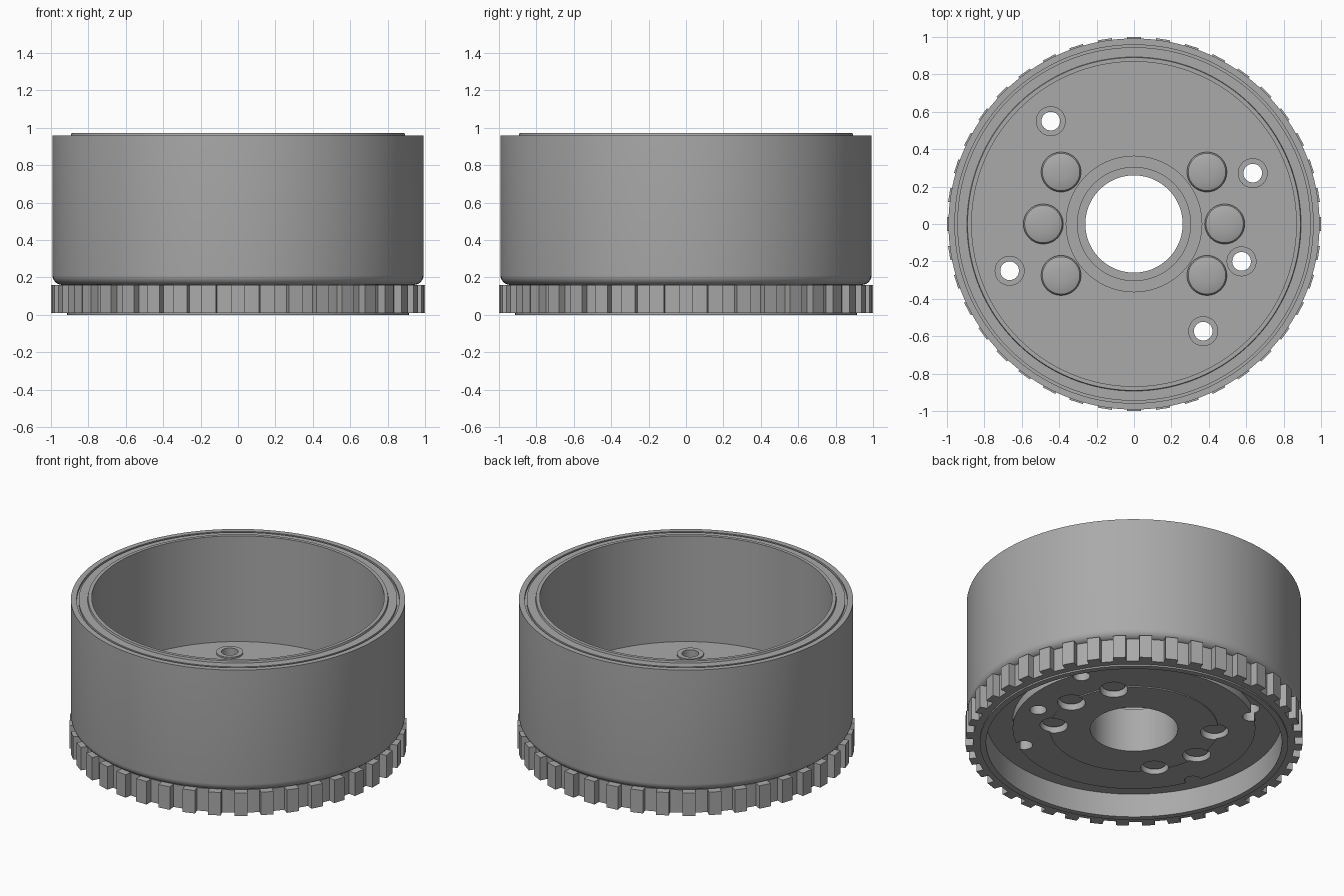
import bpy, bmesh, math
from mathutils import Matrix, Vector

if "Cube" in bpy.data.objects:
    bpy.data.objects.remove(bpy.data.objects["Cube"])

grey = bpy.data.materials.new("steel grey")
grey.diffuse_color = (0.4, 0.4, 0.4, 1)
grey.use_nodes = True
grey.node_tree.nodes["Principled BSDF"].inputs["Base Color"].default_value = grey.diffuse_color


def finish(name, bm, smooth=True):
    bmesh.ops.recalc_face_normals(bm, faces=bm.faces)
    me = bpy.data.meshes.new(name)
    bm.to_mesh(me)
    bm.free()
    me.materials.append(grey)
    ob = bpy.data.objects.new(name, me)
    bpy.context.collection.objects.link(ob)
    if smooth:
        bpy.context.view_layer.objects.active = ob
        ob.select_set(True)
        bpy.ops.object.shade_smooth_by_angle(angle=math.radians(30))
        ob.select_set(False)
    return ob


def revolve(bm, profile, seg, at=(0, 0), closed=True):
    """Turn an (r, z) profile around a vertical axis; r = 0 gives a pole."""
    rings = []
    for r, z in profile:
        if r == 0:
            rings.append([bm.verts.new((at[0], at[1], z))] * seg)
        else:
            rings.append([bm.verts.new((at[0] + r * math.cos(2 * math.pi * i / seg),
                                        at[1] + r * math.sin(2 * math.pi * i / seg), z))
                          for i in range(seg)])
    pairs = list(zip(rings, rings[1:]))
    if closed:
        pairs.append((rings[-1], rings[0]))
    for a, b in pairs:
        for i in range(seg):
            j = (i + 1) % seg
            loop = list(dict.fromkeys((a[i], a[j], b[j], b[i])))
            if len(loop) > 2:
                bm.faces.new(loop)


holes = [(-0.445, 0.55), (0.635, 0.272), (0.575, -0.2), (-0.665, -0.25), (0.37, -0.573)]
rivets = [(s * x, y) for s in (-1, 1) for x, y in ((0.39, 0.278), (0.485, 0), (0.39, -0.275))]

# Drum body: cup, hub, stepped underside and the root of the toothed ring
fillet = [(0.94 + 0.052 * math.sin(a), 0.212 - 0.052 * math.cos(a))
          for a in (math.pi / 12 * k for k in range(7))]
profile = [
    (0.26, 0.093), (0.50, 0.093), (0.50, 0.10), (0.72, 0.10), (0.72, 0.155),
    (0.878, 0.155), (0.878, 0.0), (0.915, 0.0), (0.915, 0.01), (0.955, 0.01),
    (0.955, 0.159)] + fillet + [
    (0.992, 0.96), (0.958, 0.96), (0.958, 0.945), (0.945, 0.945), (0.945, 0.96),
    (0.893, 0.96), (0.89, 0.973), (0.868, 0.973), (0.868, 0.28),
    (0.365, 0.28), (0.365, 0.31), (0.305, 0.31), (0.305, 0.38), (0.26, 0.38)]
bm = bmesh.new()
revolve(bm, profile, 128)
drum = finish("drum_body", bm, smooth=False)

# Cutter: bolt holes through the floor and rivet pockets from below
bm = bmesh.new()
for p in holes:
    revolve(bm, [(0, 0.03), (0.05, 0.03), (0.05, 0.35), (0, 0.35)], 32, p, False)
for p in rivets:
    revolve(bm, [(0, 0.03), (0.083, 0.03), (0.083, 0.145), (0, 0.145)], 32, p, False)
cutter = finish("hole_cutter", bm, smooth=False)
cutter.hide_render = True
cutter.hide_set(True)
mod = drum.modifiers.new("holes", 'BOOLEAN')
mod.operation = 'DIFFERENCE'
mod.solver = 'EXACT'
mod.object = cutter
bpy.context.view_layer.objects.active = drum
drum.select_set(True)
bpy.ops.object.modifier_apply(modifier=mod.name)
bpy.ops.object.shade_smooth_by_angle(angle=math.radians(30))
drum.select_set(False)
bpy.data.objects.remove(cutter)

# Raised collars around the bolt holes
bm = bmesh.new()
for p in holes:
    revolve(bm, [(0.05, 0.27), (0.08, 0.27), (0.08, 0.29), (0.05, 0.29)], 32, p)
finish("hole_collars", bm)

# Rivet heads on the inner floor
bm = bmesh.new()
for p in rivets:
    revolve(bm, [(0, 0.27), (0.107, 0.27), (0.107, 0.305), (0.10, 0.315),
                 (0.08, 0.322), (0.04, 0.327), (0, 0.328)], 32, p, False)
finish("rivet_heads", bm)

# Rivet ends inside the lower pockets
bm = bmesh.new()
for p in rivets:
    revolve(bm, [(0, 0.15), (0.068, 0.15), (0.068, 0.125), (0, 0.125)], 32, p, False)
finish("rivet_ends", bm)

# Square teeth around the lower ring
bm = bmesh.new()
count = 40
for i in range(count):
    turn = Matrix.Rotation(2 * math.pi * i / count, 4, 'Z')
    bmesh.ops.create_cube(bm, size=1, matrix=turn @ Matrix.Translation((0.97, 0, 0.085))
                          @ Matrix.Diagonal((0.06, 0.076, 0.15, 1)))
finish("ring_teeth", bm, smooth=False)
